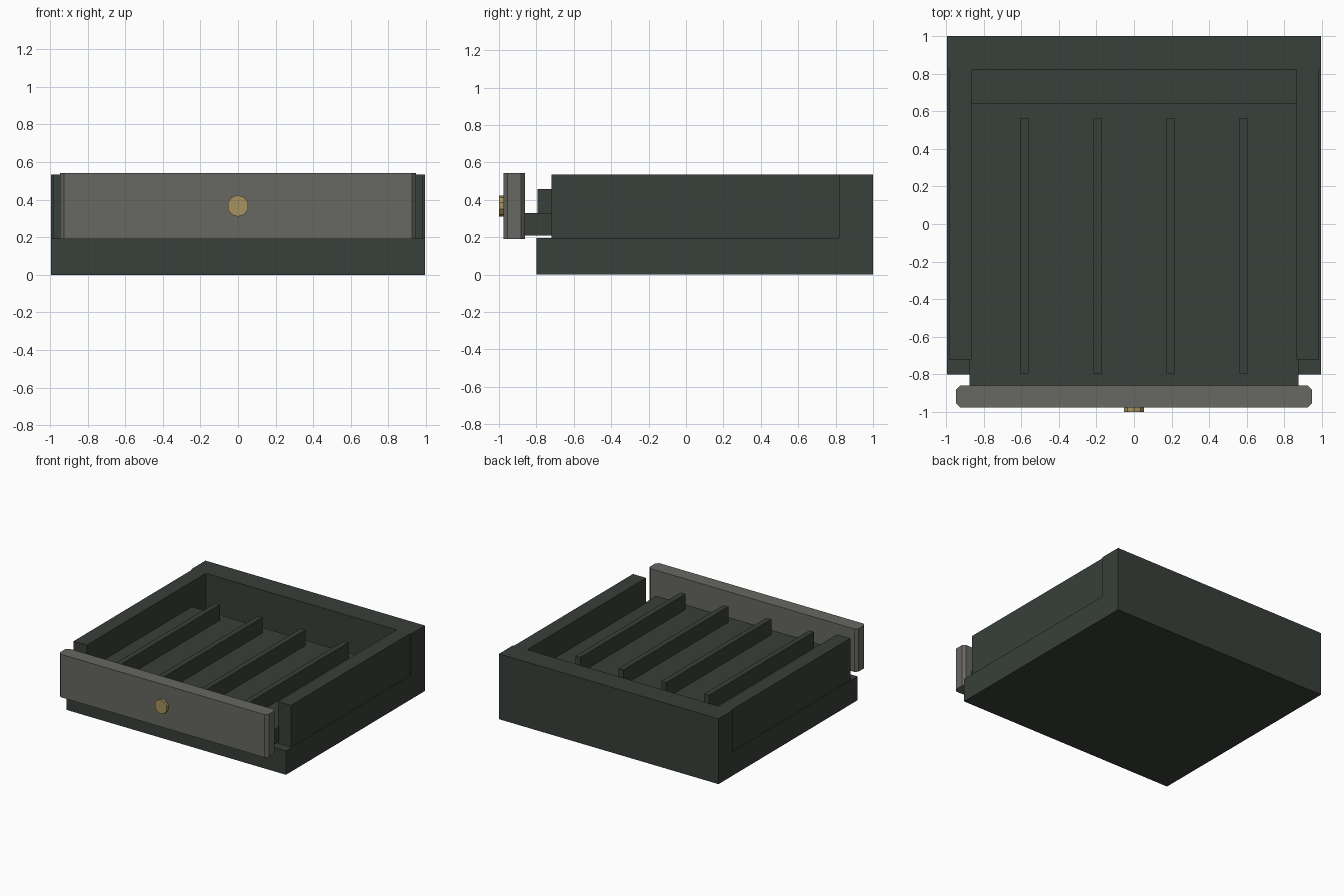
import bpy
import bmesh
from math import radians
from mathutils import Matrix

cube = bpy.data.objects.get("Cube")
if cube:
    bpy.data.objects.remove(cube, do_unlink=True)


def material(name, rgb):
    m = bpy.data.materials.new(name)
    m.use_nodes = True
    colour = (*rgb, 1)
    m.diffuse_color = colour
    bsdf = next(n for n in m.node_tree.nodes if n.type == 'BSDF_PRINCIPLED')
    bsdf.inputs["Base Color"].default_value = colour
    return m


dark = material("dark green", (0.040, 0.050, 0.041))
grey = material("warm grey", (0.135, 0.138, 0.122))
brass = material("brass", (0.38, 0.29, 0.11))


def finish(name, bm, mat):
    mesh = bpy.data.meshes.new(name)
    bm.to_mesh(mesh)
    bm.free()
    mesh.materials.append(mat)
    ob = bpy.data.objects.new(name, mesh)
    bpy.context.collection.objects.link(ob)
    return ob


def box(name, x, y, z, mat, chamfer=0):
    """Box from (min, max) ranges, with optional chamfered upright edges."""
    bm = bmesh.new()
    bmesh.ops.create_cube(bm, size=1)
    for v in bm.verts:
        v.co = [lo + (c + 0.5) * (hi - lo) for c, (lo, hi) in zip(v.co, (x, y, z))]
    if chamfer:
        upright = [e for e in bm.edges
                   if abs(e.verts[0].co.z - e.verts[1].co.z) > 0.1]
        bmesh.ops.bevel(bm, geom=upright, offset=chamfer, segments=1, affect='EDGES')
    return finish(name, bm, mat)


# Case: floor, back wall and slightly recessed side walls
box("case_floor", (-0.995, 0.995), (-0.8, 1), (0, 0.195), dark)
box("back_wall", (-0.995, 0.995), (0.818, 1), (0.195, 0.535), dark)
for side, s in (("left", 1), ("right", -1)):
    box(side + "_wall", sorted((s * 0.865, s * 0.985)), (-0.72, 0.818),
        (0.195, 0.535), dark)

# Sliding tray with dividers
box("tray", (-0.875, 0.875), (-0.862, 0.64), (0.21, 0.33), dark)
for i in range(4):
    cx = (i - 1.5) * 0.388
    box(f"divider_{i + 1}", (cx - 0.022, cx + 0.022), (-0.795, 0.565),
        (0.33, 0.457), dark)

# Drawer front and knob
box("drawer_front", (-0.947, 0.947), (-0.976, -0.86), (0.19, 0.542), grey, 0.022)
bm = bmesh.new()
bmesh.ops.create_cone(bm, cap_ends=True, segments=10, radius1=0.057, radius2=0.057,
                      depth=0.03,
                      matrix=Matrix.Translation((0, -0.985, 0.367))
                      @ Matrix.Rotation(radians(90), 4, 'X'))
finish("knob", bm, brass)
